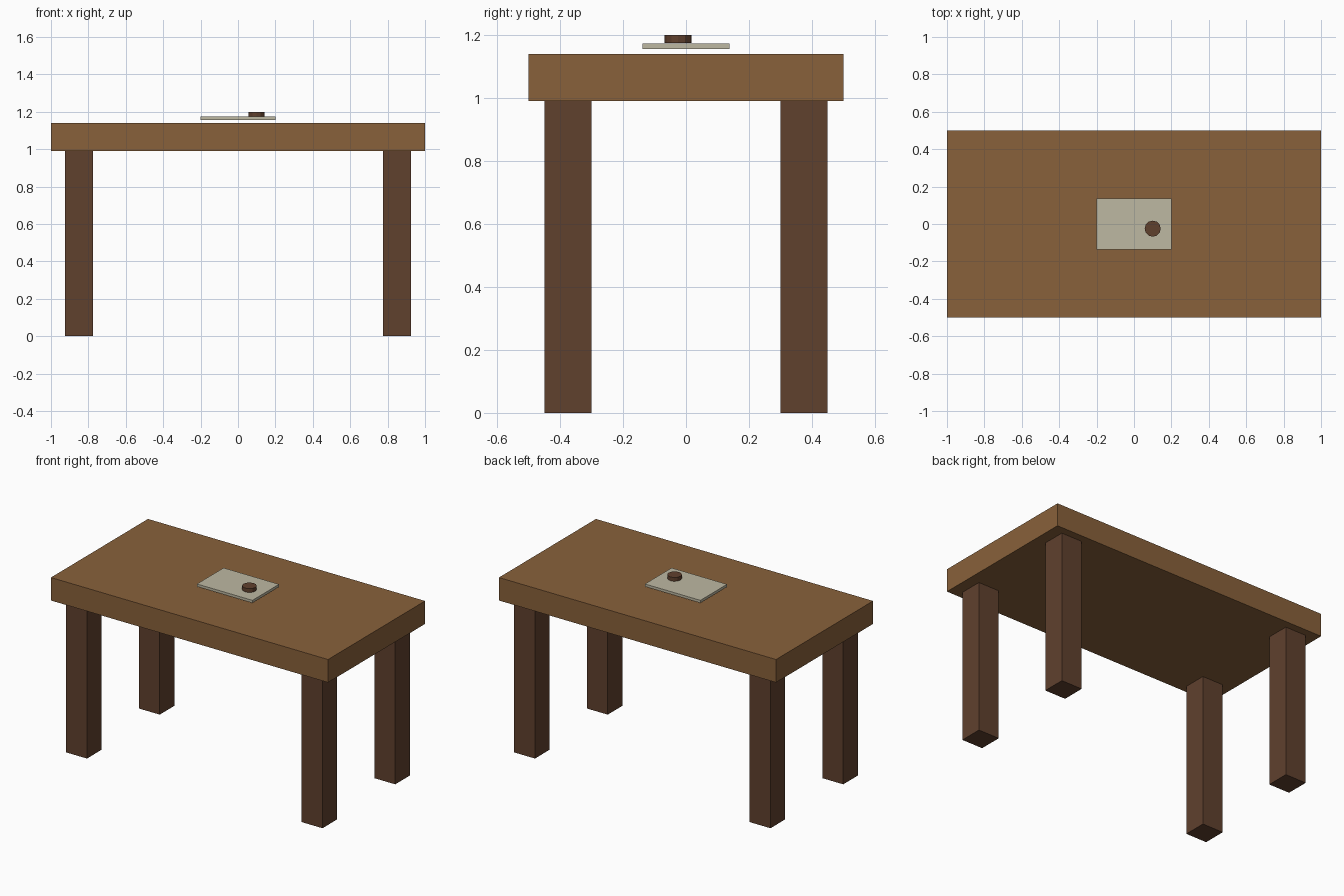
import bpy

cube = bpy.data.objects.get("Cube")
if cube:
    bpy.data.objects.remove(cube, do_unlink=True)


def material(name, colour):
    mat = bpy.data.materials.new(name)
    mat.use_nodes = True
    mat.diffuse_color = colour
    mat.node_tree.nodes["Principled BSDF"].inputs["Base Color"].default_value = colour
    return mat


def finish(name, mat):
    obj = bpy.context.object
    obj.name = name
    obj.data.materials.append(mat)
    return obj


def box(name, centre, size, mat):
    bpy.ops.mesh.primitive_cube_add(size=1, location=centre)
    obj = finish(name, mat)
    obj.scale = size
    bpy.ops.object.transform_apply(location=False, rotation=False, scale=True)
    return obj


wood = material("warm wood", (0.25, 0.12, 0.043, 1))
dark_wood = material("dark wood", (0.117, 0.052, 0.027, 1))
parchment = material("pale parchment", (0.51, 0.48, 0.36, 1))

LEG_TOP = 0.99
TABLE_TOP = 1.14

# Tabletop slab
box("tabletop", (0, 0, (LEG_TOP + TABLE_TOP) / 2), (2, 1, TABLE_TOP - LEG_TOP), wood)

# Four square legs
for side, x in (("right", -0.85), ("left", 0.85)):
    for end, y in (("front", -0.375), ("back", 0.375)):
        box(f"{end}_{side}_leg", (x, y, LEG_TOP / 2), (0.15, 0.15, LEG_TOP), dark_wood)

# Thin sheet hovering just above the table
box("sheet", (0, 0, 1.165), (0.4, 0.275, 0.017), parchment)

# Small disc on the sheet
bpy.ops.mesh.primitive_cylinder_add(vertices=12, radius=0.043, depth=0.025,
                                    location=(0.1, -0.025, 1.1875))
finish("disc", dark_wood)
